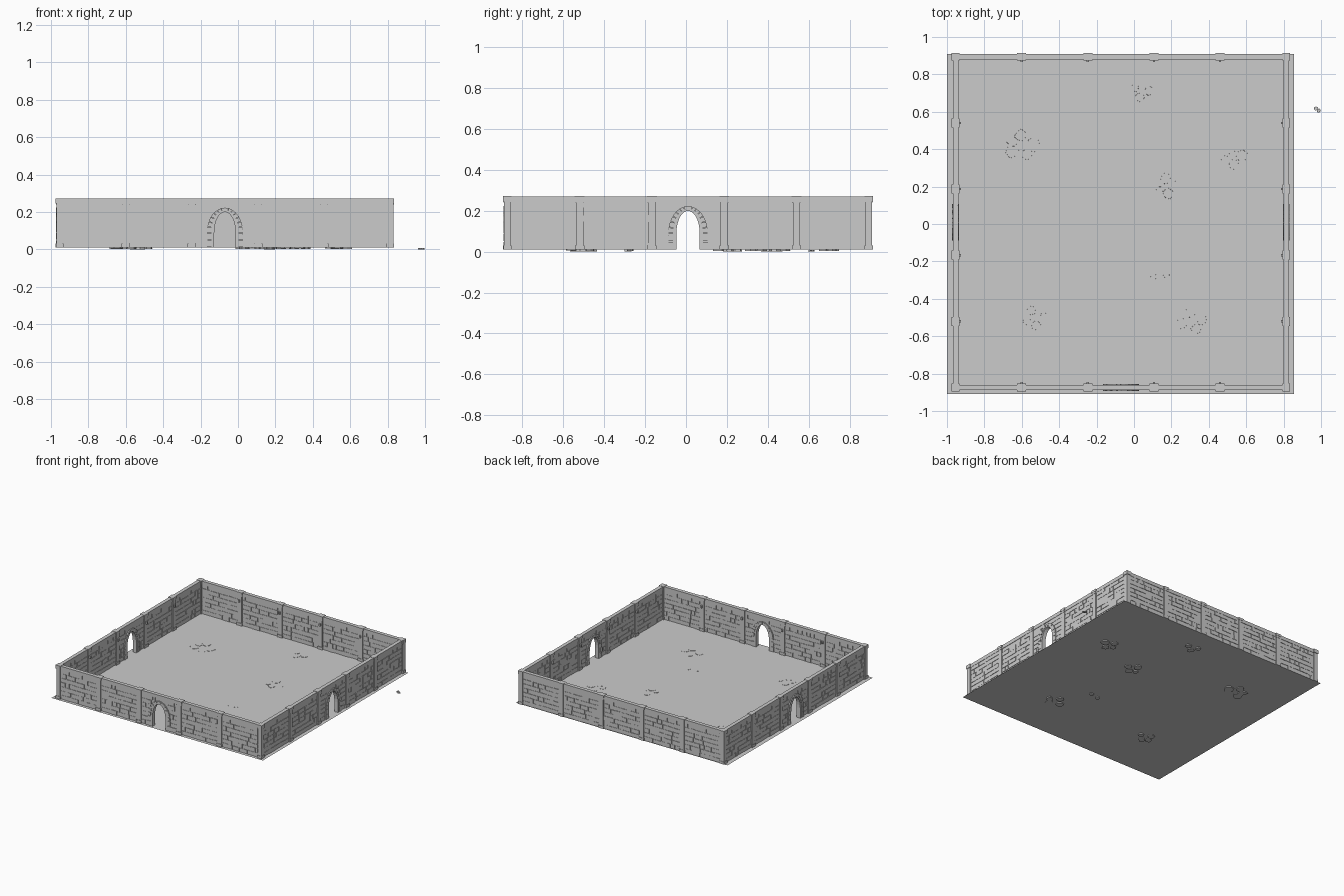
import bpy, bmesh, math, random
from mathutils import Matrix, Vector

random.seed(7)
cube = bpy.data.objects.get("Cube")
if cube:
    bpy.data.objects.remove(cube, do_unlink=True)

stone = bpy.data.materials.new("grey stone")
stone.use_nodes = True
stone.diffuse_color = (0.6, 0.6, 0.6, 1)
stone.node_tree.nodes["Principled BSDF"].inputs["Base Color"].default_value = stone.diffuse_color

CENTRE = Vector((-0.07, 0.01, 0))
HALF = 0.884            # centre of the court to the middle of a wall
GROUND, WALL_TOP, CAP_TOP = 0.01, 0.247, 0.273
BAY = 2 * HALF / 5
SPRING = 0.09
OPENING, FRAME = (0.057, 0.2), (0.097, 0.223)   # half width, crown height


def finish(name, bm, matrix=Matrix()):
    bmesh.ops.recalc_face_normals(bm, faces=bm.faces)
    mesh = bpy.data.meshes.new(name)
    bm.to_mesh(mesh)
    bm.free()
    mesh.materials.append(stone)
    obj = bpy.data.objects.new(name, mesh)
    obj.matrix_world = matrix
    bpy.context.collection.objects.link(obj)
    return obj


def prism(bm, outline, y0, y1):
    """Extrude an outline in the x-z plane from y0 to y1."""
    a = [bm.verts.new((x, y0, z)) for x, z in outline]
    b = [bm.verts.new((x, y1, z)) for x, z in outline]
    bm.faces.new(a)
    bm.faces.new(b[::-1])
    for i in range(len(a)):
        j = (i + 1) % len(a)
        bm.faces.new((a[i], b[i], b[j], a[j]))


def box(bm, x0, x1, y0, y1, z0, z1):
    prism(bm, [(x0, z0), (x1, z0), (x1, z1), (x0, z1)], y0, y1)


def arch_line(size, steps=14):
    """Left foot, over the crown, to the right foot."""
    w, h = size
    curve = [(-w * math.cos(math.pi * i / steps),
              SPRING + (h - SPRING) * math.sin(math.pi * i / steps))
             for i in range(steps + 1)]
    mid = (GROUND + SPRING) / 2
    return [(-w, GROUND), (-w, mid)] + curve + [(w, mid), (w, GROUND)]


def blend(p, q, t):
    return tuple(a + (b - a) * t for a, b in zip(p, q))


def wall_core(has_arch):
    bm = bmesh.new()
    notch = arch_line(OPENING) if has_arch else []
    outline = [(-HALF, GROUND)] + notch + [(HALF, GROUND), (HALF, WALL_TOP), (-HALF, WALL_TOP)]
    prism(bm, outline, -0.009, 0.009)
    return bm


def wall_bricks(has_arch):
    bm = bmesh.new()
    courses = 7
    height = (WALL_TOP - GROUND) / courses
    for row in range(courses):
        z0 = GROUND + row * height
        spans = [(-HALF + i * BAY + 0.02, -HALF + (i + 1) * BAY - 0.02) for i in range(5)]
        if has_arch and z0 < FRAME[1]:
            rise = max(0, (z0 - SPRING) / (FRAME[1] - SPRING))
            reach = FRAME[0] * math.sqrt(1 - rise * rise) - 0.003
            left, right = spans[2]
            spans[2:3] = [(left, -reach), (reach, right)]
        for start, end in spans:
            x = start
            while x < end - 0.005:
                stop = x + random.uniform(0.03, 0.09)
                if stop > end - 0.02:
                    stop = end
                front, back = (random.uniform(0.0105, 0.0135) for _ in range(2))
                # some joints are worn away
                gap = random.choice((0, 0.002, 0.002))
                lift = random.choice((0, 0.002, 0.002))
                box(bm, x + gap, stop - gap, -front, back, z0 + lift, z0 + height - lift)
                x = stop
    return bm


def wall_cap():
    bm = bmesh.new()
    box(bm, -HALF, HALF, -0.0145, 0.0145, WALL_TOP - 0.004, CAP_TOP - 0.002)
    return bm


def wall_piers():
    bm = bmesh.new()
    for i in range(1, 5):
        x = -HALF + i * BAY
        for w, d, z0, z1 in ((0.023, 0.021, GROUND, 0.03),
                             (0.018, 0.017, 0.03, 0.24),
                             (0.021, 0.019, 0.24, 0.255),
                             (0.024, 0.021, 0.255, CAP_TOP)):
            box(bm, x - w, x + w, -d, d, z0, z1)
        # small bracket on the inner side
        box(bm, x - 0.006, x + 0.006, 0.015, 0.028, 0.195, 0.215)
    return bm


def arch_frame():
    bm = bmesh.new()
    inner, outer = arch_line(OPENING), arch_line(FRAME)
    middle = [blend(p, q, 0.4) for p, q in zip(inner, outer)]
    for i in range(len(inner) - 1):
        depth = 0.0185 if i % 2 else 0.0175
        prism(bm, [inner[i], inner[i + 1], middle[i + 1], middle[i]], -0.0155, 0.0155)
        # voussoirs with thin joints
        a, b = blend(middle[i], middle[i + 1], 0.04), blend(middle[i], middle[i + 1], 0.96)
        c, d = blend(outer[i], outer[i + 1], 0.96), blend(outer[i], outer[i + 1], 0.04)
        prism(bm, [a, b, c, d], -depth, depth)
    return bm


def flat_stone(bm, x, y, radius, z0, z1):
    """Irregular, slightly domed paving stone."""
    n = random.randint(6, 8)
    turn = random.random() * 6
    ring = []
    for i in range(n):
        r = radius * random.uniform(0.75, 1.1)
        a = turn + 2 * math.pi * i / n
        ring.append((r * math.cos(a), r * math.sin(a)))
    low = [bm.verts.new((x + p, y + q, z0)) for p, q in ring]
    high = [bm.verts.new((x + p * 0.92, y + q * 0.92, z1)) for p, q in ring]
    bm.faces.new(low[::-1])
    bm.faces.new(high)
    for i in range(n):
        j = (i + 1) % n
        bm.faces.new((low[i], low[j], high[j], high[i]))


# Walls: front, right, back and left, three of them with a gateway
for index, side in enumerate(("front", "left", "back", "right")):
    gate = side != "back"
    place = (Matrix.Translation(CENTRE) @ Matrix.Rotation(index * math.pi / 2, 4, "Z")
             @ Matrix.Translation((0, -HALF, 0)))
    finish(side + "_wall_core", wall_core(gate), place)
    finish(side + "_wall_bricks", wall_bricks(gate), place)
    finish(side + "_wall_cap", wall_cap(), place)
    finish(side + "_wall_piers", wall_piers(), place)
    if gate:
        finish(side + "_gate_arch", arch_frame(), place)

# Corner posts
bm = bmesh.new()
for sx in (-1, 1):
    for sy in (-1, 1):
        x, y = CENTRE.x + sx * HALF, CENTRE.y + sy * HALF
        for w, z0, z1 in ((0.02, GROUND, 0.03), (0.0165, 0.03, 0.245), (0.021, 0.245, CAP_TOP)):
            box(bm, x - w, x + w, y - w, y + w, z0, z1)
finish("corner_posts", bm)

# Thin ground sheet
bm = bmesh.new()
sheet = [(-1, -0.91), (0.855, -0.91), (0.855, 0.91), (-1, 0.91)]
bm.faces.new([bm.verts.new((x, y, GROUND)) for x, y in sheet])
finish("floor", bm)

# Groups of worn paving stones set through the floor
bm = bmesh.new()
for cx, cy, size, count in ((-0.6, 0.42, 0.045, 5), (0.04, 0.71, 0.03, 3), (0.53, 0.36, 0.035, 4),
                            (0.18, 0.2, 0.035, 4), (0.14, -0.28, 0.025, 2),
                            (-0.53, -0.5, 0.035, 4), (0.31, -0.52, 0.04, 4)):
    for i in range(count):
        a = 2 * math.pi * i / count + random.random() * 0.5
        r = size * 1.15
        flat_stone(bm, cx + r * math.cos(a) * 1.2, cy + r * math.sin(a), size * random.uniform(0.7, 1),
                   random.uniform(0, 0.005), random.uniform(0.0105, 0.0125))
finish("paving_stones", bm)

# Loose pebbles outside the court
bm = bmesh.new()
flat_stone(bm, 0.974, 0.617, 0.012, 0, 0.008)
flat_stone(bm, 0.988, 0.606, 0.011, 0, 0.006)
finish("loose_pebbles", bm)
